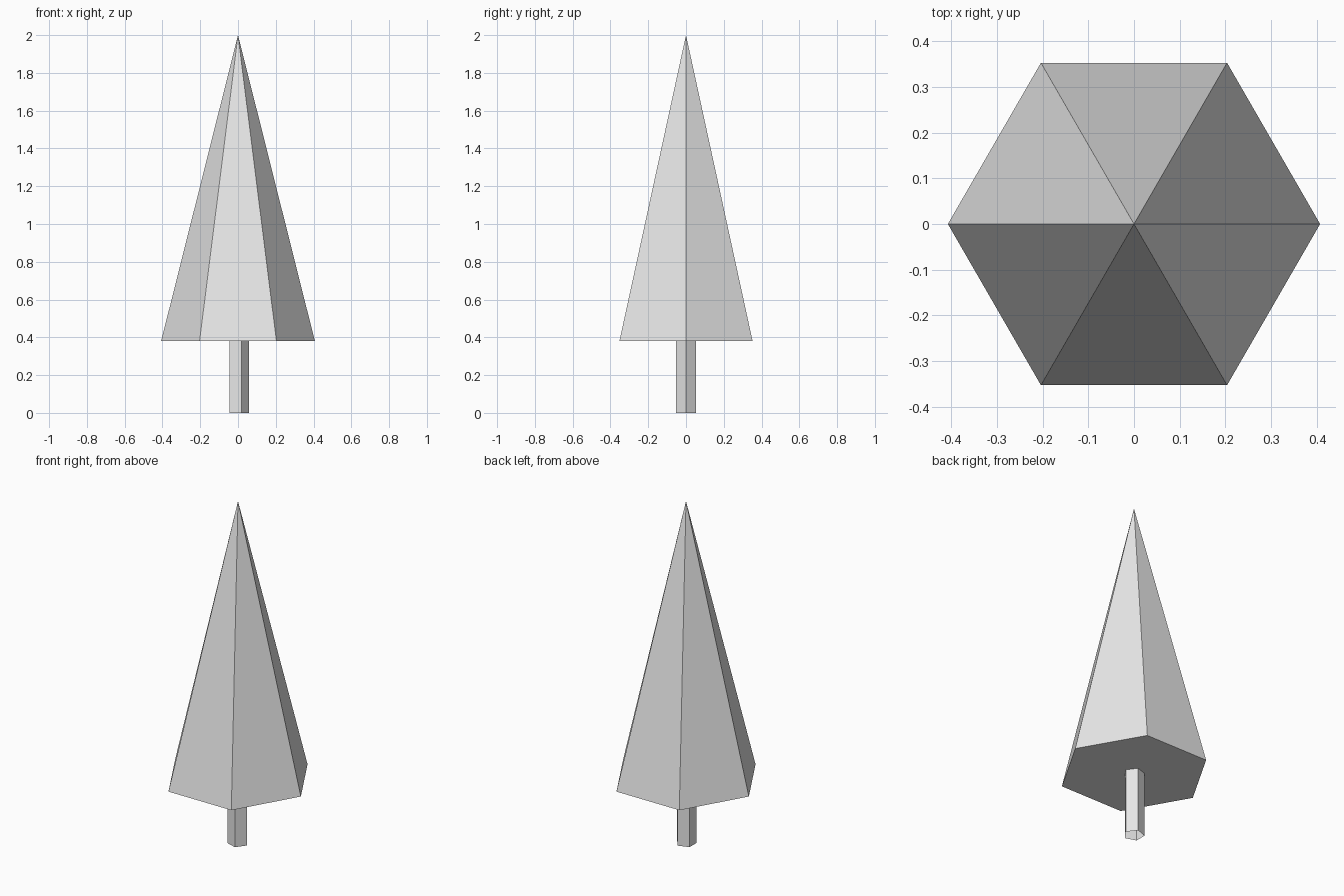
import bpy
import bmesh
import math

cube = bpy.data.objects.get("Cube")
if cube:
    bpy.data.objects.remove(cube, do_unlink=True)

# Single plain colour
grey = bpy.data.materials.new("light_grey")
grey.use_nodes = True
colour = (0.8, 0.8, 0.8, 1)
grey.diffuse_color = colour
grey.node_tree.nodes["Principled BSDF"].inputs["Base Color"].default_value = colour


def ring(bm, sides, radius, z):
    """Ring of vertices whose first corner points along +x."""
    angles = [math.tau * i / sides for i in range(sides)]
    return [bm.verts.new((radius * math.cos(a), radius * math.sin(a), z)) for a in angles]


def finish(bm, name):
    mesh = bpy.data.meshes.new(name)
    bm.to_mesh(mesh)
    bm.free()
    mesh.materials.append(grey)
    obj = bpy.data.objects.new(name, mesh)
    bpy.context.collection.objects.link(obj)
    return obj


BASE_Z = 0.38

# Foliage: six-sided cone with a closed underside
bm = bmesh.new()
rim = ring(bm, 6, 0.407, BASE_Z)
tip = bm.verts.new((0, 0, 2))
bm.faces.new(rim[::-1])
for a, b in zip(rim, rim[1:] + rim[:1]):
    bm.faces.new((a, b, tip))
finish(bm, "foliage")

# Trunk: five-sided tube, open at both ends
bm = bmesh.new()
low = ring(bm, 5, 0.057, 0)
high = ring(bm, 5, 0.057, BASE_Z)
for i in range(5):
    j = (i + 1) % 5
    bm.faces.new((low[i], low[j], high[j], high[i]))
finish(bm, "trunk")
